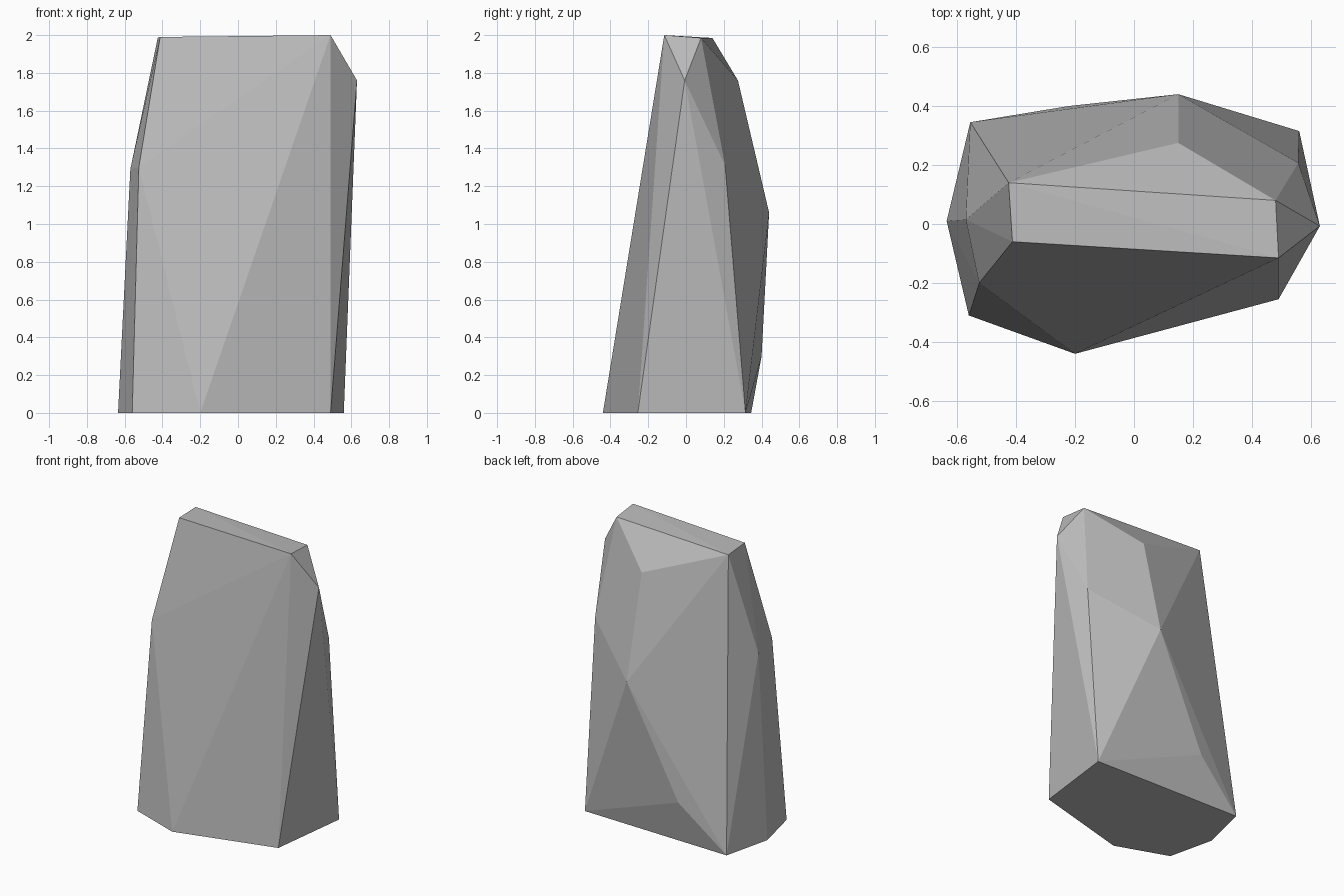
import bpy
import bmesh

default_cube = bpy.data.objects.get("Cube")
if default_cube:
    bpy.data.objects.remove(default_cube, do_unlink=True)


def make_material(name, color):
    material = bpy.data.materials.new(name)
    material.use_nodes = True
    material.diffuse_color = color
    shader = material.node_tree.nodes["Principled BSDF"]
    shader.inputs["Base Color"].default_value = color
    shader.inputs["Roughness"].default_value = 0.9
    return material


def make_faceted_solid(name, corners, material):
    """Wrap the corners in a tight convex shell with flat faces."""
    bm = bmesh.new()
    for corner in corners:
        bm.verts.new(corner)
    hull = bmesh.ops.convex_hull(bm, input=bm.verts)
    leftovers = [v for v in hull["geom_interior"] if isinstance(v, bmesh.types.BMVert)]
    bmesh.ops.delete(bm, geom=leftovers, context="VERTS")
    bmesh.ops.recalc_face_normals(bm, faces=bm.faces)
    mesh = bpy.data.meshes.new(name)
    bm.to_mesh(mesh)
    bm.free()
    mesh.materials.append(material)
    mesh.shade_flat()
    solid = bpy.data.objects.new(name, mesh)
    bpy.context.scene.collection.objects.link(solid)
    return solid


# Ground outline of the rock
footprint = [(-0.635, 0.01), (-0.56, -0.31), (-0.2, -0.44),
             (0.49, -0.255), (0.56, 0.315), (-0.555, 0.345)]
base = [(x, y, 0) for x, y in footprint]

# Bulges on the back, then the chipped shoulders
back_bulges = [(-0.22, 0.4, 0.3), (0.15, 0.44, 1.06)]
low_shoulders = [(-0.57, 0.015, 1.29), (-0.525, -0.2, 1.3), (0.557, 0.207, 1.31)]
high_shoulders = [(0.63, -0.007, 1.76), (0.15, 0.275, 1.76)]

# Narrow, slightly tilted top
crown = [(-0.412, -0.06, 1.99), (0.49, -0.115, 2),
         (0.48, 0.08, 1.985), (-0.425, 0.14, 1.985)]

stone_grey = make_material("stone grey", (0.5, 0.5, 0.5, 1))
make_faceted_solid("standing_rock",
                   base + back_bulges + low_shoulders + high_shoulders + crown,
                   stone_grey)
